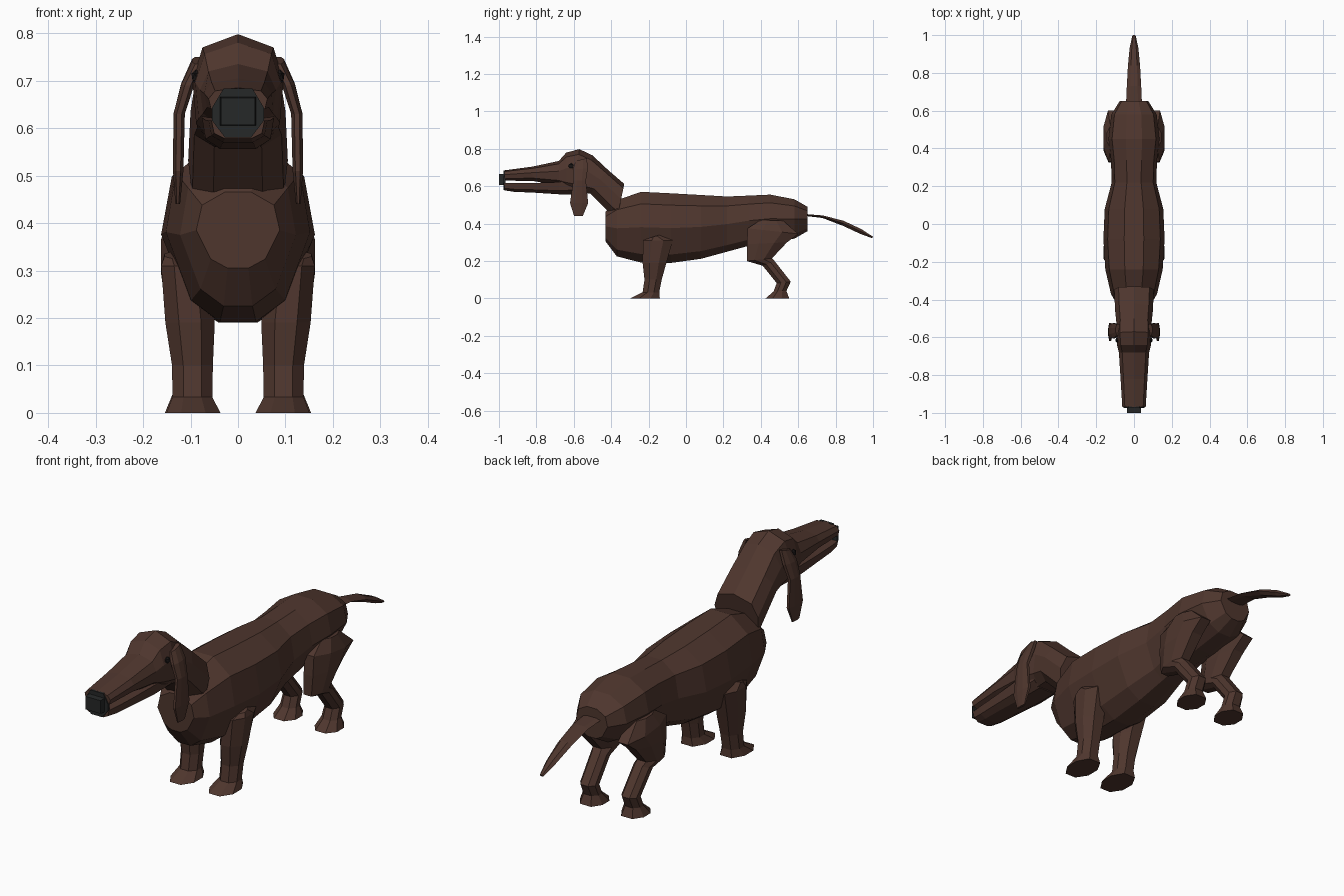
import bpy, bmesh, math


def material(name, r, g, b):
    m = bpy.data.materials.new(name)
    m.diffuse_color = (r, g, b, 1)
    return m


BROWN = material("brown coat", 0.078, 0.037, 0.027)
DARK = material("dark nose", 0.019, 0.021, 0.021)
BLACK = material("eye black", 0.01, 0.008, 0.008)

# Half cross-sections: (fraction of half width, fraction from start to end)
BODY = [(.25, 0), (.65, .12), (1, .5), (.86, .83), (.32, 1)]
HEAD = [(.5, 0), (.92, .2), (1, .58), (.78, .88), (0, 1)]
JAW = [(.5, 0), (.9, .3), (1, 1)]
LEG = [(.45, 0), (1, .3), (1, .68), (.5, 1)]
TAIL = [(.5, 0), (1, .5), (.5, 1)]


def finish(name, bm, mat):
    bmesh.ops.recalc_face_normals(bm, faces=bm.faces)
    me = bpy.data.meshes.new(name)
    bm.to_mesh(me)
    bm.free()
    me.materials.append(mat)
    ob = bpy.data.objects.new(name, me)
    bpy.context.collection.objects.link(ob)
    return ob


def loft(name, rings, half, mat=BROWN, cx=None):
    """Rings are (y0, z0, y1, z1, half width[, centre x])."""
    bm = bmesh.new()
    loops = []
    profile = half + [(-u, t) for u, t in reversed(half) if u > 0]
    for r in rings:
        y0, z0, y1, z1, w = r[:5]
        c = r[5] if len(r) > 5 else 0
        loops.append([bm.verts.new((c + u * w, y0 + (y1 - y0) * t, z0 + (z1 - z0) * t))
                      for u, t in profile])
    n = len(profile)
    for a, b in zip(loops, loops[1:]):
        for i in range(n):
            j = (i + 1) % n
            bm.faces.new((a[i], a[j], b[j], b[i]))
    bm.faces.new(loops[0])
    bm.faces.new(loops[-1])
    return finish(name, bm, mat)


def upright(rows):
    """Vertical rings from (y, bottom, top, half width)."""
    return [(y, b, y, t, w) for y, b, t, w in rows]


def mirror(ob):
    m = ob.modifiers.new("mirror", 'MIRROR')
    m.use_bisect_axis[0] = False
    m.use_mirror_merge = False
    return ob


# Long barrel body
loft("body", upright([
    (-.43, .305, .465, .088), (-.37, .225, .525, .122), (-.24, .192, .57, .152),
    (-.08, .19, .562, .162), (.08, .212, .553, .155), (.22, .25, .545, .118),
    (.34, .283, .55, .122), (.45, .298, .555, .135), (.58, .32, .53, .12),
    (.65, .36, .49, .076)]), BODY)

# Neck, skull and upper muzzle
loft("neck_and_head", [
    (-.37, .42, -.33, .612, .105), (-.51, .56, -.42, .69, .1),
    (-.56, .56, -.50, .765, .093), (-.60, .565, -.57, .798, .096),
    (-.64, .58, -.64, .78, .09), (-.68, .605, -.68, .735, .08),
    (-.82, .628, -.82, .705, .071), (-.97, .63, -.97, .685, .062)], HEAD)

# Lower jaw
loft("lower_jaw", upright([
    (-.56, .556, .64, .078), (-.68, .557, .622, .076), (-.82, .566, .617, .068),
    (-.92, .57, .616, .062), (-.97, .578, .616, .056)]), JAW)

# Nose pad and protruding tip
PAD = [(.5, 0), (1, .35), (1, .6), (.55, 1)]
loft("nose_pad", upright([(-.965, .58, .684, .055), (-.975, .58, .684, .055)]), PAD, DARK)
TIP = [(1, 0), (1, 1)]
loft("nose_tip", upright([(-.97, .605, .666, .038), (-1, .607, .664, .036)]), TIP, DARK)

# Legs
mirror(loft("front_leg", [
    (-.19, .325, -.14, .34, .03, .125), (-.23, .31, -.07, .31, .05, .112),
    (-.232, .19, -.105, .19, .052, .101), (-.222, .1, -.13, .1, .043, .096),
    (-.232, .033, -.143, .033, .042, .096), (-.298, 0, -.14, 0, .057, .094)], LEG))
mirror(loft("hind_leg", [
    (.40, .42, .52, .415, .035, .108), (.33, .375, .60, .345, .048, .114),
    (.325, .29, .54, .30, .05, .112), (.325, .2, .46, .215, .042, .108),
    (.41, .175, .475, .198, .037, .103), (.485, .082, .56, .09, .036, .1),
    (.468, .037, .537, .04, .038, .1), (.425, 0, .552, 0, .054, .1)], LEG))

# Hanging ears: each ring runs front to back
mirror(loft("ear", [
    (-.59, .735, -.53, .75, .012, .085), (-.605, .69, -.525, .695, .014, .106),
    (-.603, .63, -.535, .63, .012, .124), (-.62, .51, -.523, .51, .011, .126),
    (-.598, .44, -.552, .44, .005, .127)], LEG))

# Tail
loft("tail", [
    (.64, .441, .64, .451, .042), (.73, .430, .73, .444, .038),
    (.84, .388, .84, .416, .032), (.93, .346, .935, .372, .023),
    (.995, .322, 1, .33, .009)], TAIL)

# Eyes
bm = bmesh.new()
bmesh.ops.create_icosphere(bm, subdivisions=1, radius=.016)
for v in bm.verts:
    v.co.x = v.co.x * .7 + .088
    v.co.y -= .615
    v.co.z += .708
mirror(finish("eye", bm, BLACK))
